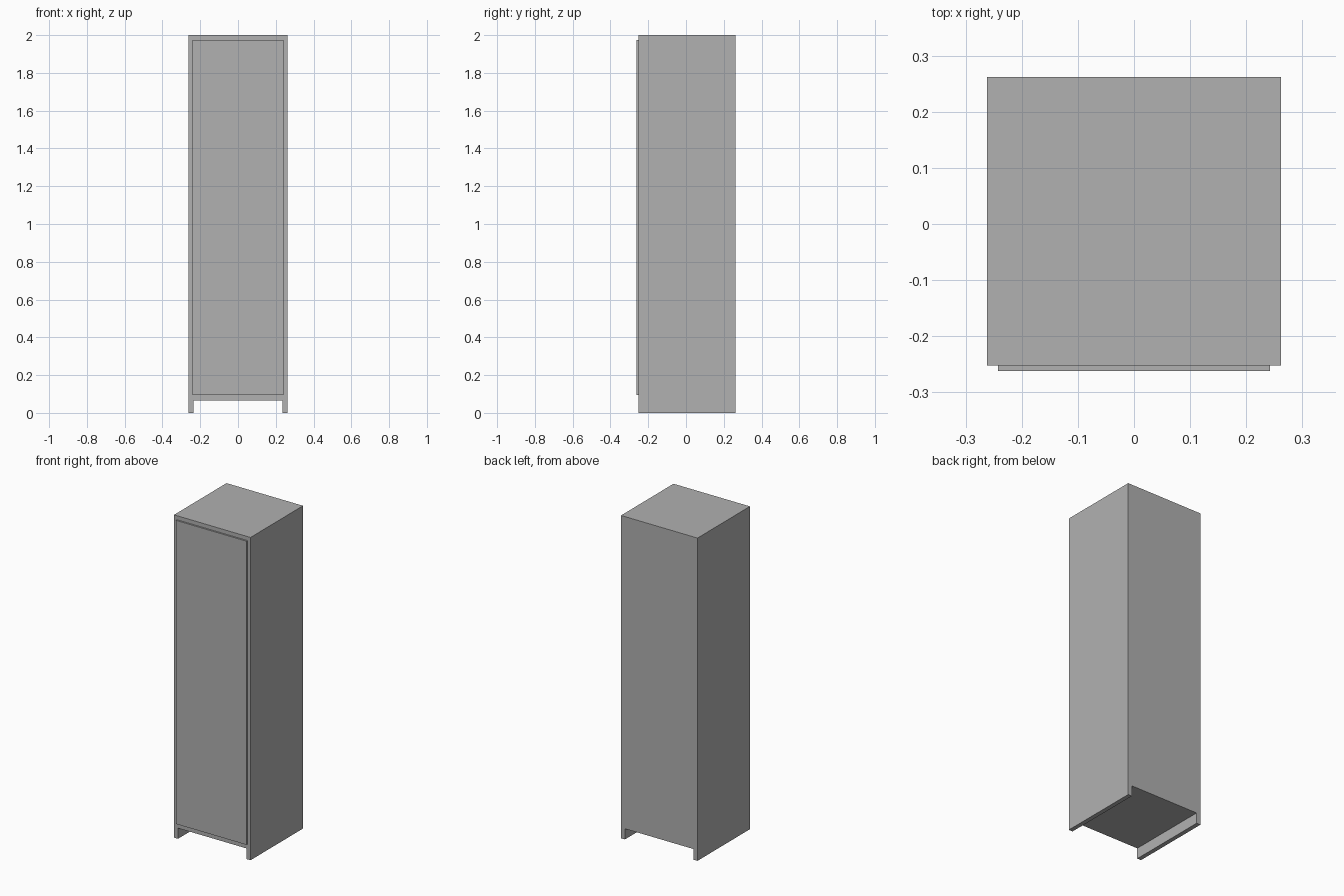
import bpy, bmesh

if "Cube" in bpy.data.objects:
    bpy.data.objects.remove(bpy.data.objects["Cube"])

W, BACK, FRONT, H = 0.262, 0.262, -0.252, 2.0
SIDE, FLOOR = 0.027, 0.066

# Darker grey finish shared by all parts
grey = bpy.data.materials.new("dark_grey")
grey.diffuse_color = (0.44, 0.44, 0.44, 1)
grey.use_nodes = True
grey.node_tree.nodes["Principled BSDF"].inputs["Base Color"].default_value = grey.diffuse_color


def extrude_profile(name, profile, y0, y1):
    """Extrude an (x, z) outline from y0 back to y1."""
    bm = bmesh.new()
    face = bm.faces.new([bm.verts.new((x, y0, z)) for x, z in profile])
    out = bmesh.ops.extrude_face_region(bm, geom=[face])
    verts = [g for g in out["geom"] if isinstance(g, bmesh.types.BMVert)]
    bmesh.ops.translate(bm, verts=verts, vec=(0, y1 - y0, 0))
    bmesh.ops.recalc_face_normals(bm, faces=bm.faces)
    mesh = bpy.data.meshes.new(name)
    bm.to_mesh(mesh)
    bm.free()
    mesh.materials.append(grey)
    obj = bpy.data.objects.new(name, mesh)
    bpy.context.collection.objects.link(obj)
    return obj


# Cabinet body: side panels run down to the ground, floor panel is raised
inner = W - SIDE
extrude_profile("cabinet_body", [
    (-W, 0), (-inner, 0), (-inner, FLOOR), (inner, FLOOR),
    (inner, 0), (W, 0), (W, H), (-W, H)], FRONT, BACK)

# Thin door panel on the front
D = 0.242
extrude_profile("door", [(-D, 0.094), (D, 0.094), (D, 1.975), (-D, 1.975)],
                -0.262, FRONT)
